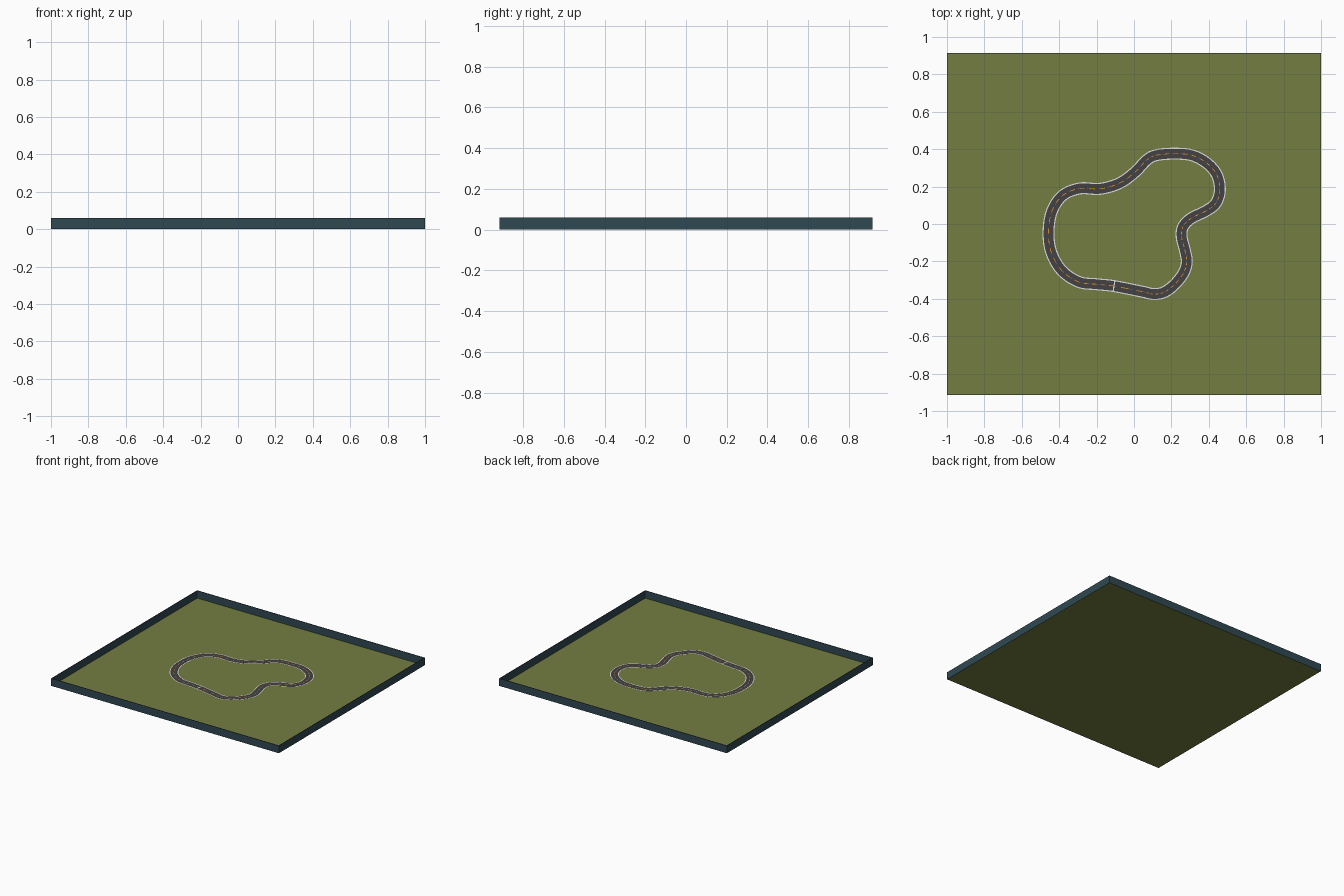
import bpy, bmesh
from mathutils import Vector

if "Cube" in bpy.data.objects:
    bpy.data.objects.remove(bpy.data.objects["Cube"])

HX, HY, H, T = 1.0, 0.915, 0.06, 0.004


def mat(name, c):
    m = bpy.data.materials.new(name)
    m.diffuse_color = (*c, 1)
    m.use_nodes = True
    m.node_tree.nodes["Principled BSDF"].inputs["Base Color"].default_value = m.diffuse_color
    return m


grass = mat("olive grass", (0.175, 0.205, 0.053))
wall_m = mat("dark teal", (0.029, 0.065, 0.084))
asphalt = mat("asphalt grey", (0.056, 0.052, 0.052))
white = mat("line white", (0.72, 0.72, 0.72))
orange = mat("dash orange", (0.75, 0.30, 0.02))
blue = mat("dash blue", (0.12, 0.2, 0.5))


def finish(name, bm, m):
    me = bpy.data.meshes.new(name)
    bm.to_mesh(me)
    bm.free()
    me.materials.append(m)
    ob = bpy.data.objects.new(name, me)
    bpy.context.collection.objects.link(ob)
    return ob


# grass floor
bm = bmesh.new()
bm.faces.new([bm.verts.new((sx * HX, sy * HY, 0)) for sx, sy in ((-1, -1), (1, -1), (1, 1), (-1, 1))])
finish("grass_floor", bm, grass)

# four thin barrier walls
for name, x, y, sx, sy in (("wall_front", 0, -HY + T / 2, 2 * HX, T), ("wall_back", 0, HY - T / 2, 2 * HX, T),
                           ("wall_left", -HX + T / 2, 0, T, 2 * HY - 2 * T), ("wall_right", HX - T / 2, 0, T, 2 * HY - 2 * T)):
    bm = bmesh.new()
    bmesh.ops.create_cube(bm, size=1)
    for v in bm.verts:
        v.co = (x + v.co.x * sx, y + v.co.y * sy, H / 2 + v.co.z * H)
    finish(name, bm, wall_m)

# track centre path, clockwise from the start line
path = [(-.107, -.332), (-.20, -.322), (-.294, -.31), (-.385, -.25), (-.441, -.155), (-.457, -.05), (-.44, .065),
        (-.382, .152), (-.29, .19), (-.182, .188), (-.078, .218), (.005, .277), (.068, .342), (.12, .368),
        (.215, .376), (.31, .367), (.39, .325), (.443, .262), (.459, .182), (.438, .112), (.385, .07),
        (.305, .03), (.262, -.015), (.255, -.07), (.272, -.14), (.282, -.205), (.262, -.267), (.21, -.33),
        (.155, -.367), (.1, -.374), (.045, -.362)]
SUB = 8
P = [Vector(p) for p in path]
N = len(P)
pts = []
for i in range(N):
    a, b, c, d = P[i - 1], P[i], P[(i + 1) % N], P[(i + 2) % N]
    for k in range(SUB):
        t = k / SUB
        pts.append(0.5 * (2 * b + (c - a) * t + (2 * a - 5 * b + 4 * c - d) * t * t + (3 * b - a - 3 * c + d) * t ** 3))
M = len(pts)


def strip(name, lo, hi, z, m, keep=lambda i: True):
    """Flat band between two offsets from the centre path."""
    bm = bmesh.new()
    rows = []
    for i, p in enumerate(pts):
        t = (pts[(i + 1) % M] - pts[i - 1]).normalized()
        n = Vector((t.y, -t.x))
        rows.append([bm.verts.new((*(p + n * o), z)) for o in (lo, hi)])
    for i in range(M):
        if keep(i):
            (a, b), (c, d) = rows[i], rows[(i + 1) % M]
            bm.faces.new((b, d, c, a))
    bmesh.ops.delete(bm, geom=[v for v in bm.verts if not v.link_faces], context='VERTS')
    bm.normal_update()
    for f in bm.faces:
        if f.normal.z < 0:
            f.normal_flip()
    finish(name, bm, m)


# road, edge lines and centre dashes
W = 0.032
strip("road", -W, W, 0.002, asphalt)
strip("edge_line_inner", -W, -W + 0.006, 0.003, white)
strip("edge_line_outer", W - 0.006, W, 0.003, white)
strip("centre_dashes_orange", -0.002, 0.002, 0.003, orange, lambda i: i % 4 < 2)
strip("centre_dashes_blue", -0.001, 0.001, 0.003, blue, lambda i: i % 4 == 3)

# start line across the road
bm = bmesh.new()
t = (pts[1] - pts[-1]).normalized()
n = Vector((t.y, -t.x))
c = pts[0]
f = bm.faces.new([bm.verts.new((*(c + n * u * 0.026 + t * v * 0.003), 0.0035))
                  for u, v in ((-1, -1), (1, -1), (1, 1), (-1, 1))])
f.normal_update()
if f.normal.z < 0:
    f.normal_flip()
finish("start_line", bm, white)
